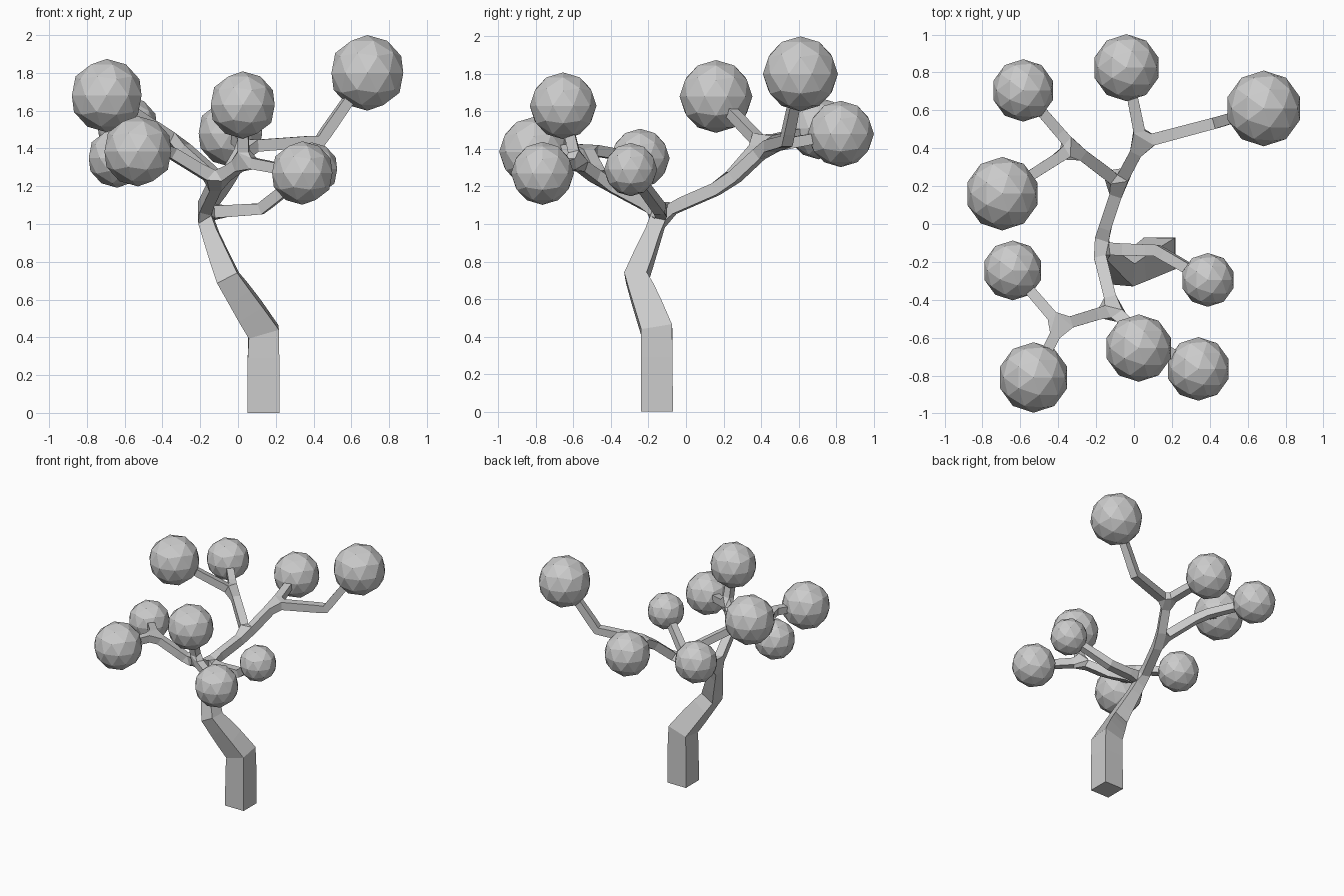
import bpy

if "Cube" in bpy.data.objects:
    bpy.data.objects.remove(bpy.data.objects["Cube"])

# Foliage balls: centre and radius
BALLS = {
    "a": ((0.685, 0.61, 1.80), 0.200),
    "b": ((-0.04, 0.825, 1.48), 0.177),
    "c": ((-0.585, 0.705, 1.51), 0.165),
    "d": ((-0.695, 0.16, 1.68), 0.194),
    "e": ((-0.53, -0.81, 1.385), 0.186),
    "f": ((-0.64, -0.245, 1.35), 0.158),
    "g": ((0.025, -0.655, 1.63), 0.178),
    "h": ((0.34, -0.765, 1.27), 0.168),
    "i": ((0.39, -0.295, 1.29), 0.142),
}

# Tree skeleton: name, parent, position, half width
NODES = [
    ("base", None, (0.135, -0.155, 0), 0.085),
    ("bend", "base", (0.135, -0.155, 0.43), 0.083),
    ("upper", "bend", (-0.053, -0.265, 0.715), 0.06),
    ("crown", "upper", (-0.19, -0.13, 1.06), 0.033),
    # back limb
    ("back", "crown", (-0.075, 0.215, 1.21), 0.033),
    ("back_left", "back", (-0.32, 0.40, 1.43), 0.03),
    ("back_right", "back", (0.04, 0.43, 1.41), 0.032),
    ("back_elbow", "back_right", (0.435, 0.535, 1.44), 0.03),
    # front limb
    ("front", "crown", (-0.11, -0.45, 1.23), 0.032),
    ("front_left", "front", (-0.39, -0.535, 1.40), 0.03),
    ("front_right", "front", (0.03, -0.585, 1.33), 0.03),
    # side limb
    ("side", "crown", (0.12, -0.14, 1.08), 0.03),
]
TIPS = {"a": "back_elbow", "b": "back_right", "c": "back_left",
        "d": "back_left", "e": "front_left", "f": "front_left",
        "g": "front_right", "h": "front_right", "i": "side"}
NODES += [(k, p, BALLS[k][0], 0.026) for k, p in TIPS.items()]

# Trunk and branches: square section skinned over the skeleton
index = {n[0]: i for i, n in enumerate(NODES)}
edges = [(index[p], i) for i, (_, p, _, _) in enumerate(NODES) if p]
mesh = bpy.data.meshes.new("trunk_and_branches")
mesh.from_pydata([n[2] for n in NODES], edges, [])
tree = bpy.data.objects.new("trunk_and_branches", mesh)
bpy.context.collection.objects.link(tree)
skin = tree.modifiers.new("Skin", 'SKIN')
skin.use_smooth_shade = False
for i, sv in enumerate(mesh.skin_vertices[0].data):
    sv.radius = (NODES[i][3], NODES[i][3])
    sv.use_root = i == 0

# Low-poly foliage
for key, (centre, radius) in BALLS.items():
    bpy.ops.mesh.primitive_ico_sphere_add(subdivisions=2, radius=radius, location=centre)
    bpy.context.object.name = "foliage_ball_" + key
